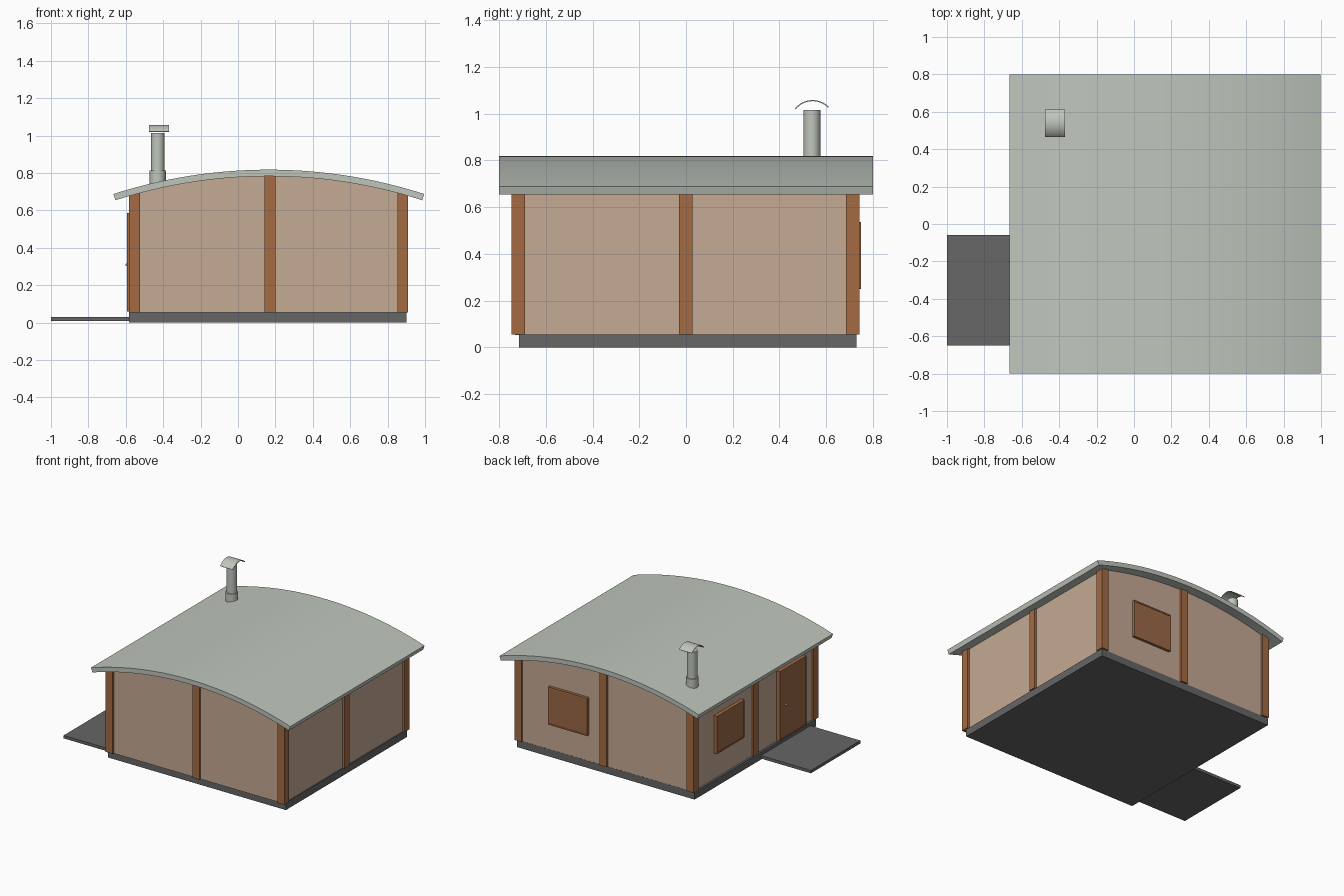
import bpy, bmesh, math

old = bpy.data.objects.get("Cube")
if old:
    bpy.data.objects.remove(old, do_unlink=True)


def material(name, srgb):
    rgb = [((c + 0.055) / 1.055) ** 2.4 for c in srgb]
    m = bpy.data.materials.new(name)
    m.use_nodes = True
    m.diffuse_color = (*rgb, 1)
    bsdf = next(n for n in m.node_tree.nodes if n.type == 'BSDF_PRINCIPLED')
    bsdf.inputs["Base Color"].default_value = (*rgb, 1)
    bsdf.inputs["Roughness"].default_value = 0.7
    return m


PLASTER = material("tan plaster", (0.77, 0.665, 0.58))
TIMBER = material("brown timber", (0.64, 0.42, 0.26))
PANEL = material("dark wood panel", (0.61, 0.41, 0.28))
METAL = material("grey green metal", (0.75, 0.775, 0.74))
CONCRETE = material("dark concrete", (0.4, 0.4, 0.4))

# Roof arc, shared by everything that meets the roof
RX, RZ, R_OUT, R_IN, HALF = 0.165, -1.897, 2.715, 2.68, 0.311


def under_roof(x):
    return RZ + math.sqrt((R_IN + 0.008) ** 2 - (x - RX) ** 2)


def extrude_y(name, profile, y0, y1, mat, smooth=False):
    """Extrude a closed (x, z) profile along y."""
    bm = bmesh.new()
    face = bm.faces.new([bm.verts.new((x, y0, z)) for x, z in profile])
    out = bmesh.ops.extrude_face_region(bm, geom=[face])
    moved = [v for v in out["geom"] if isinstance(v, bmesh.types.BMVert)]
    bmesh.ops.translate(bm, verts=moved, vec=(0, y1 - y0, 0))
    bmesh.ops.recalc_face_normals(bm, faces=bm.faces)
    return finish(name, bm, mat, smooth)


def finish(name, bm, mat, smooth=False):
    me = bpy.data.meshes.new(name)
    bm.to_mesh(me)
    bm.free()
    me.materials.append(mat)
    ob = bpy.data.objects.new(name, me)
    bpy.context.collection.objects.link(ob)
    if smooth:
        bpy.ops.object.select_all(action='DESELECT')
        ob.select_set(True)
        bpy.context.view_layer.objects.active = ob
        bpy.ops.object.shade_smooth_by_angle(angle=math.radians(30))
    return ob


def box(name, x0, x1, y0, y1, z0, z1, mat):
    return extrude_y(name, [(x0, z0), (x1, z0), (x1, z1), (x0, z1)], y0, y1, mat)


def under_roof_prism(name, x0, x1, y0, y1, z0, steps, mat):
    """Block whose top follows the underside of the roof."""
    xs = [x1 + (x0 - x1) * i / steps for i in range(steps + 1)]
    return extrude_y(name, [(x0, z0), (x1, z0)] + [(x, under_roof(x)) for x in xs], y0, y1, mat)


def arc(cx, cz, r, a0, a1, n):
    angles = [a0 + (a1 - a0) * i / n for i in range(n + 1)]
    return [(cx + r * math.sin(a), cz + r * math.cos(a)) for a in angles]


def tube(name, x, y, r, z0, z1, mat):
    bm = bmesh.new()
    bmesh.ops.create_cone(bm, cap_ends=True, segments=32, radius1=r, radius2=r, depth=z1 - z0)
    bmesh.ops.translate(bm, verts=bm.verts, vec=(x, y, (z0 + z1) / 2))
    return finish(name, bm, mat, True)


# Base, porch slab and walls
BASE = 0.055
box("foundation", -0.583, 0.90, -0.715, 0.73, 0, BASE, CONCRETE)
box("porch_slab", -1.0, -0.58, -0.65, -0.06, 0.008, 0.03, CONCRETE)
under_roof_prism("walls", -0.568, 0.893, -0.732, 0.729, BASE - 0.002, 24, PLASTER)

# Timber posts around the perimeter
W = 0.029
for ix, x in enumerate((-0.553, 0.171, 0.881)):
    for iy, y in enumerate((-0.718, -0.002, 0.714)):
        if ix == 1 and iy == 1:
            continue
        name = ("front", "middle", "back")[iy] + ("_right", "_centre", "_left")[ix] + "_post"
        under_roof_prism(name, x - W, x + W, y - W, y + W, BASE, 4, TIMBER)

# Curved roof sheet
roof = arc(RX, RZ, R_OUT, -HALF, HALF, 40) + arc(RX, RZ, R_IN, HALF, -HALF, 40)
extrude_y("roof", roof, -0.8, 0.8, METAL, True)


# Framed panels: a slim frame around a slightly recessed board
def framed_panel(name, side, a0, a1, z0, z1):
    t = 0.010

    def piece(part, u0, u1, w0, w1, proud, mat):
        if side == "back":
            box(part, u0, u1, 0.72, 0.75 - proud, w0, w1, mat)
        else:
            box(part, -0.594 + proud, -0.56, u0, u1, w0, w1, mat)

    piece(name + "_board", a0 + t, a1 - t, z0 + t, z1 - t, 0.003, PANEL)
    piece(name + "_frame_bottom", a0, a1, z0, z0 + t, 0, TIMBER)
    piece(name + "_frame_top", a0, a1, z1 - t, z1, 0, TIMBER)
    piece(name + "_frame_start", a0, a0 + t, z0 + t, z1 - t, 0, TIMBER)
    piece(name + "_frame_end", a1 - t, a1, z0 + t, z1 - t, 0, TIMBER)


framed_panel("back_window", "back", 0.30, 0.625, 0.25, 0.535)
framed_panel("side_window", "side", 0.15, 0.48, 0.25, 0.535)
framed_panel("door", "side", -0.59, -0.27, 0.06, 0.585)

# Door knob
bm = bmesh.new()
bmesh.ops.create_uvsphere(bm, u_segments=16, v_segments=8, radius=0.008)
bmesh.ops.translate(bm, verts=bm.verts, vec=(-0.593, -0.345, 0.31))
finish("door_knob", bm, METAL, True)

# Chimney: collar, pipe and curved rain cap
CX, CY = -0.429, 0.539
tube("chimney_collar", CX, CY, 0.043, 0.70, 0.813, METAL)
tube("chimney_pipe", CX, CY, 0.036, 0.72, 1.015, METAL)
cap = arc(0, 0, 0.0973, -0.9, 0.79, 16) + arc(0, 0, 0.0923, 0.79, -0.9, 16)
cap_ob = extrude_y("chimney_cap", cap, -0.053, 0.053, METAL, True)
cap_ob.rotation_euler.z = math.pi / 2
cap_ob.location = (-0.423, 0.542, 1.058 - 0.0973)
